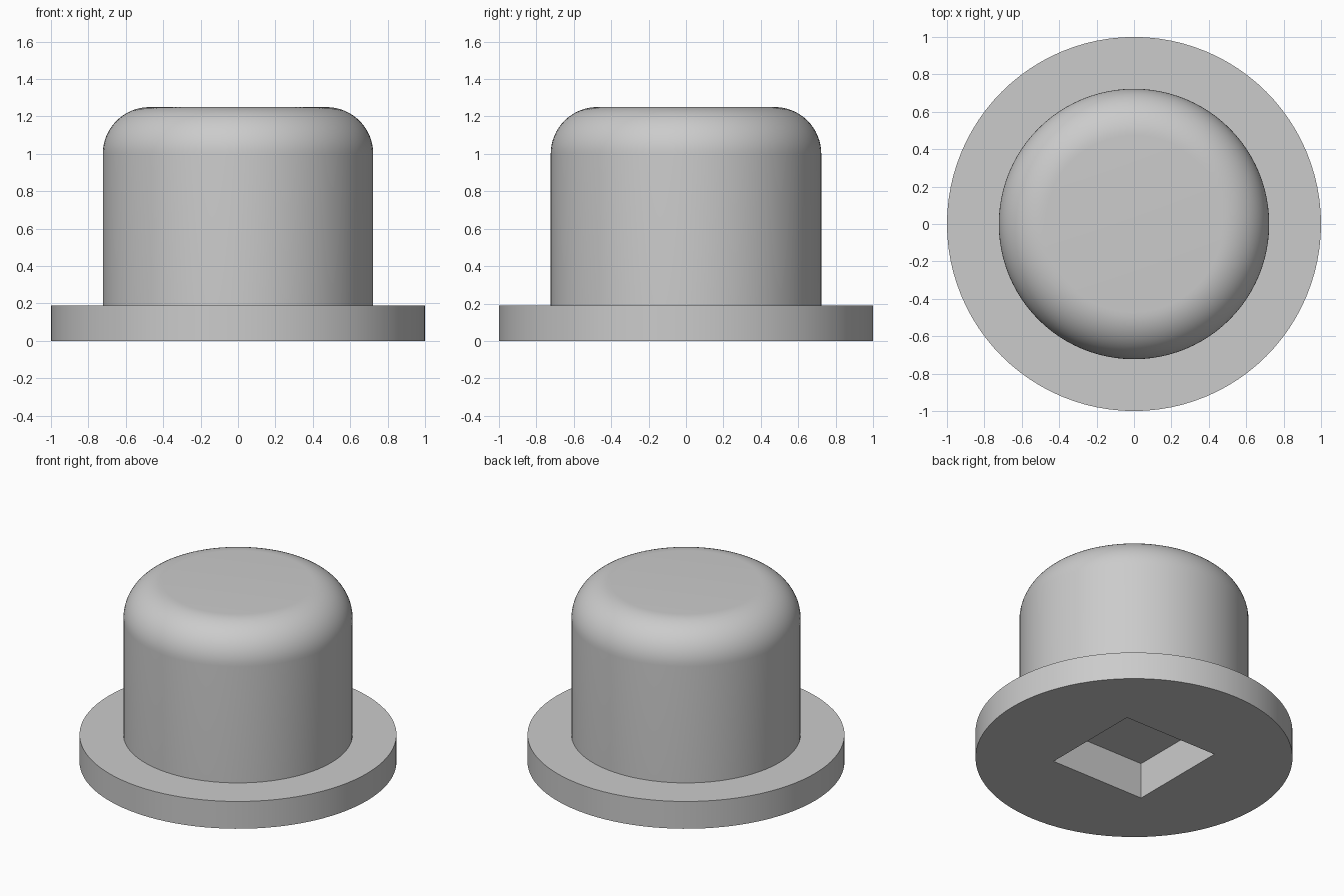
import bpy
import bmesh
from math import cos, sin, pi, radians

cube = bpy.data.objects.get("Cube")
if cube:
    bpy.data.objects.remove(cube, do_unlink=True)

SEGMENTS = 96
FLANGE_H = 0.19
BODY_R, TOP_Z, FILLET = 0.723, 1.25, 0.25
SOCKET_SIDE, SOCKET_DEPTH = 0.72, 0.25

grey = bpy.data.materials.new("grey")
grey.use_nodes = True
colour = (0.6, 0.6, 0.6, 1)
grey.diffuse_color = colour
grey.node_tree.nodes["Principled BSDF"].inputs["Base Color"].default_value = colour


def lathe(name, profile):
    """Spin an (r, z) profile that starts and ends on the z axis."""
    bm = bmesh.new()
    verts = [bm.verts.new((r, 0, z)) for r, z in profile]
    edges = [bm.edges.new(pair) for pair in zip(verts, verts[1:])]
    bmesh.ops.spin(bm, geom=verts + edges, cent=(0, 0, 0), axis=(0, 0, 1),
                   angle=2 * pi, steps=SEGMENTS, use_merge=True)
    bmesh.ops.remove_doubles(bm, verts=bm.verts, dist=1e-5)
    bmesh.ops.recalc_face_normals(bm, faces=bm.faces)
    # Join the flat end fans into single discs
    bmesh.ops.dissolve_limit(bm, angle_limit=radians(0.1),
                             verts=bm.verts, edges=bm.edges)
    mesh = bpy.data.meshes.new(name)
    bm.to_mesh(mesh)
    bm.free()
    mesh.materials.append(grey)
    obj = bpy.data.objects.new(name, mesh)
    bpy.context.collection.objects.link(obj)
    return obj


# Flanged plug: flat flange, straight body, rounded shoulder
steps = 16
shoulder = [(BODY_R - FILLET + FILLET * cos(i / steps * pi / 2),
             TOP_Z - FILLET + FILLET * sin(i / steps * pi / 2))
            for i in range(steps + 1)]
plug = lathe("flanged_plug", [(0, 0), (1, 0), (1, FLANGE_H), (BODY_R, FLANGE_H)]
             + shoulder + [(0, TOP_Z)])

# Square socket in the underside
bpy.ops.mesh.primitive_cube_add(size=1, location=(0, 0, 0))
cutter = bpy.context.object
cutter.name = "socket_cutter"
cutter.scale = (SOCKET_SIDE, SOCKET_SIDE, 2 * SOCKET_DEPTH)
cutter.hide_render = True
cutter.data.materials.append(grey)

cut = plug.modifiers.new("socket", 'BOOLEAN')
cut.operation = 'DIFFERENCE'
cut.solver = 'EXACT'
cut.object = cutter

bpy.ops.object.select_all(action='DESELECT')
plug.select_set(True)
bpy.context.view_layer.objects.active = plug
bpy.ops.object.modifier_apply(modifier=cut.name)
bpy.data.objects.remove(cutter, do_unlink=True)
bpy.ops.object.shade_smooth_by_angle(angle=radians(30))
